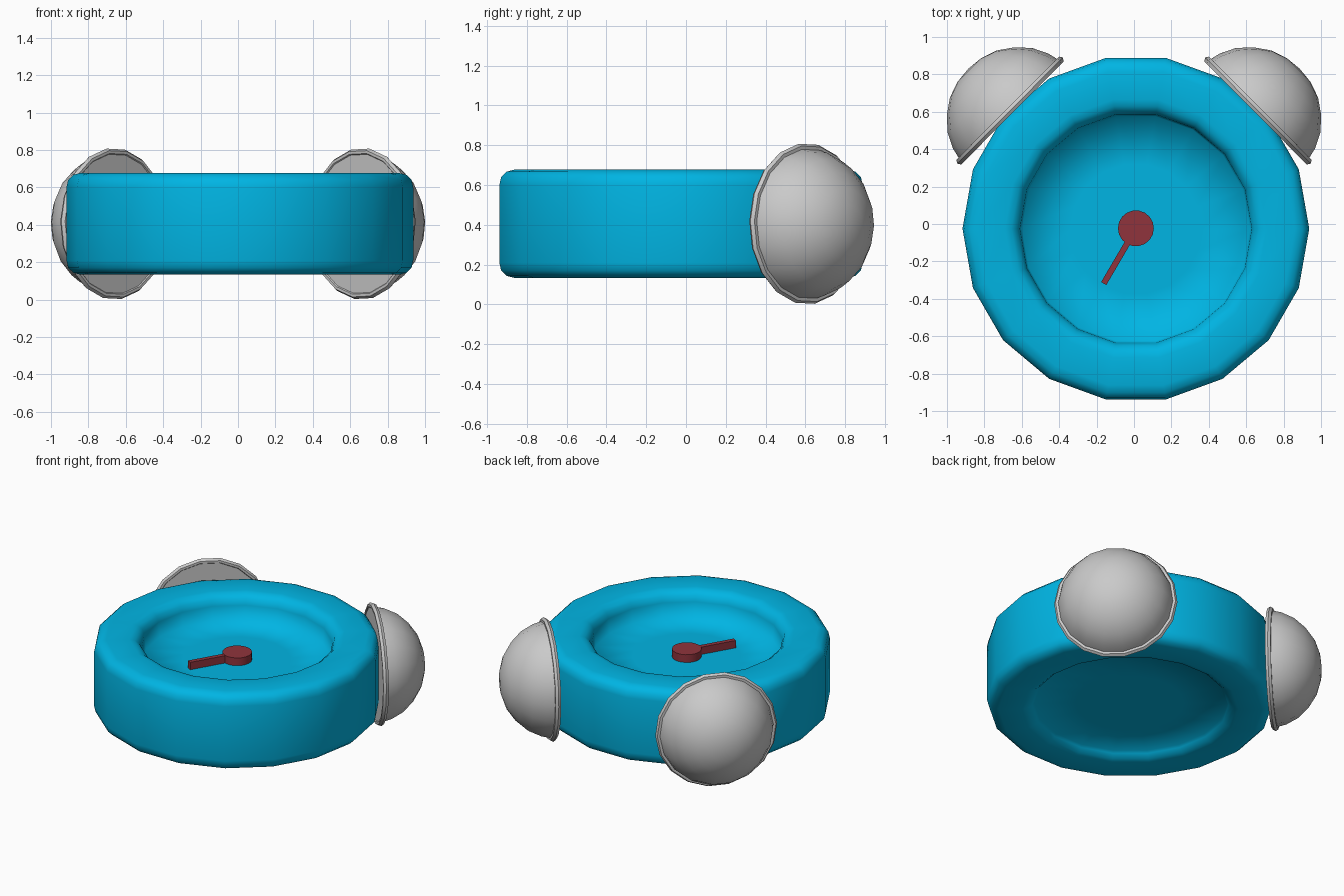
import bpy, bmesh, math
from mathutils import Matrix, Vector

if "Cube" in bpy.data.objects:
    bpy.data.objects.remove(bpy.data.objects["Cube"])


def material(name, rgb):
    m = bpy.data.materials.new(name)
    m.diffuse_color = (*rgb, 1)
    m.use_nodes = True
    m.node_tree.nodes["Principled BSDF"].inputs["Base Color"].default_value = m.diffuse_color
    return m


BLUE = material("sky blue", (0.0, 0.46, 0.77))
GREY = material("light grey", (0.59, 0.59, 0.59))
RED = material("dark red", (0.28, 0.034, 0.046))


def finish(bm, name, mat, matrix, smooth=None):
    bmesh.ops.recalc_face_normals(bm, faces=bm.faces)
    me = bpy.data.meshes.new(name)
    bm.to_mesh(me)
    bm.free()
    ob = bpy.data.objects.new(name, me)
    bpy.context.collection.objects.link(ob)
    me.materials.append(mat)
    ob.matrix_world = matrix
    if smooth is not None:
        bpy.ops.object.select_all(action='DESELECT')
        ob.select_set(True)
        bpy.context.view_layer.objects.active = ob
        bpy.ops.object.shade_smooth_by_angle(angle=math.radians(smooth))
    return ob


def lathe(name, profile, sides, mat, matrix, smooth):
    """Spin (radius, height) points; close both ends with a point or a flat face."""
    bm = bmesh.new()
    rings = []
    for r, z in profile:
        if r == 0:
            rings.append([bm.verts.new((0, 0, z))] * sides)
        else:
            rings.append([bm.verts.new((r * math.cos(2 * math.pi * i / sides),
                                        r * math.sin(2 * math.pi * i / sides), z))
                          for i in range(sides)])
    for a, b in zip(rings, rings[1:]):
        for i in range(sides):
            j = (i + 1) % sides
            bm.faces.new(list(dict.fromkeys((a[i], a[j], b[j], b[i]))))
    for end, r in ((rings[0], profile[0][0]), (rings[-1], profile[-1][0])):
        if r > 0:
            bm.faces.new(end)
    return finish(bm, name, mat, matrix, smooth)


CX, CY, CZ = 0.01, -0.025, 0.405

# clock body: rounded ring, deep dish above, shallow recess below
rim = [(0.62, 0.20), (0.635, 0.24), (0.665, 0.264), (0.70, 0.272),
       (0.85, 0.272), (0.89, 0.262), (0.918, 0.235), (0.927, 0.195)]
top_dish = [(0.35, 0.10), (0.61, 0.10)]
bottom_recess = [(0.622, -0.225), (0.35, -0.225)]
under = [(r, -z) for r, z in reversed(rim[1:])]
lathe("clock_body", top_dish + rim + under + bottom_recess, 18, BLUE,
      Matrix.Translation((CX, CY, CZ)), 180)

# two alarm bells: flat back plate with a lip, and a dome
bell = [(0.375, 0.006), (0.38, 0), (0.395, 0), (0.406, 0.018), (0.395, 0.036), (0.378, 0.036),
        (0.365, 0.09), (0.325, 0.17), (0.26, 0.24), (0.18, 0.295), (0.09, 0.325), (0, 0.334)]
for side, name in ((1, "right_bell"), (-1, "left_bell")):
    axis = Vector((side, 1, 0)).normalized()
    up = Vector((0, 0, 1))
    rot = Matrix((up, axis.cross(up), axis)).transposed().to_4x4()
    squash = Matrix.Diagonal((1, 0.985, 1, 1))
    spin = Matrix.Rotation(math.radians(8 * side), 4, 'Z')
    lathe(name, bell, 18, GREY,
          Matrix.Translation((side * 0.65, 0.594, CZ)) @ rot @ squash @ spin, 40)

# hand hub
lathe("hand_hub", [(0.096, 0.495), (0.096, 0.56)], 18, RED,
      Matrix.Translation((CX, CY + 0.002, 0)), 30)

# hand pointer
bm = bmesh.new()
bmesh.ops.create_cube(bm, size=1)
bmesh.ops.scale(bm, vec=(0.27, 0.032, 0.055), verts=bm.verts)
bmesh.ops.translate(bm, vec=(0.205, 0, 0.53), verts=bm.verts)
finish(bm, "hand_pointer", RED, Matrix.Translation((CX, CY, 0))
       @ Matrix.Rotation(math.atan2(-0.29, -0.17), 4, 'Z'))
